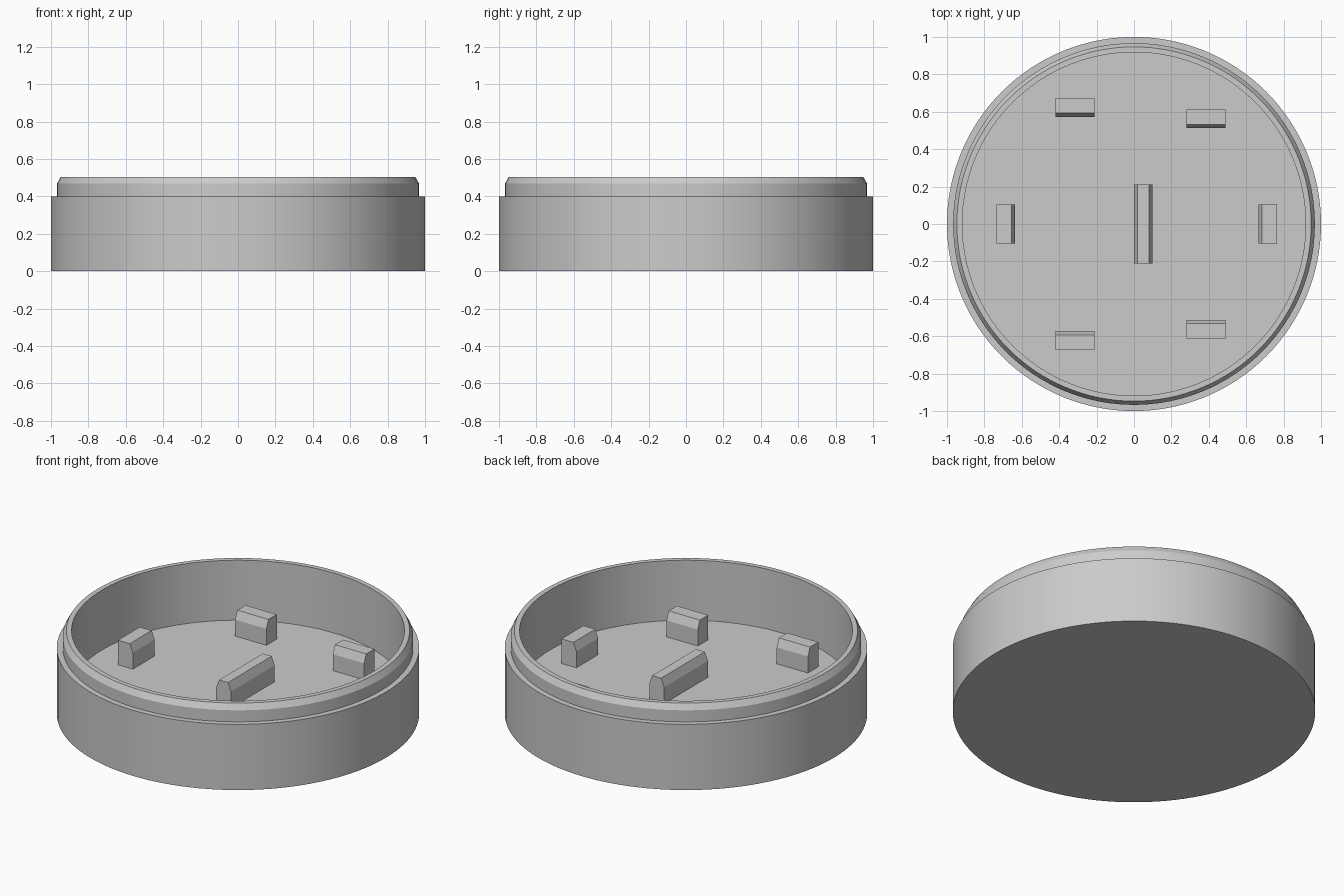
import bpy, bmesh, math
from mathutils import Matrix, Vector

cube = bpy.data.objects.get("Cube")
if cube:
    bpy.data.objects.remove(cube, do_unlink=True)

SEGMENTS = 128
FLOOR, PEG_TOP, PEG_KINK = 0.14, 0.29, 0.24

grey = bpy.data.materials.new("plain_grey")
grey.use_nodes = True
colour = (0.6, 0.6, 0.6, 1)
grey.diffuse_color = colour
grey.node_tree.nodes["Principled BSDF"].inputs["Base Color"].default_value = colour


def add_object(name, bm):
    bmesh.ops.recalc_face_normals(bm, faces=bm.faces)
    mesh = bpy.data.meshes.new(name)
    bm.to_mesh(mesh)
    bm.free()
    mesh.materials.append(grey)
    obj = bpy.data.objects.new(name, mesh)
    bpy.context.collection.objects.link(obj)
    return obj


def dish(name, profile):
    """Revolve a (radius, height) profile and cap both ends."""
    bm = bmesh.new()
    rings = []
    for r, z in profile:
        rings.append([bm.verts.new((r * math.cos(a), r * math.sin(a), z))
                      for a in (math.tau * i / SEGMENTS for i in range(SEGMENTS))])
    for low, high in zip(rings, rings[1:]):
        for i in range(SEGMENTS):
            j = (i + 1) % SEGMENTS
            bm.faces.new((low[i], low[j], high[j], high[i]))
    bm.faces.new(rings[0])
    bm.faces.new(rings[-1])
    return add_object(name, bm)


def peg(name, centre, length, angle, both=False):
    """Extruded block with its local +x side (or both sides) leaning in at the top."""
    back = [(-0.05, PEG_KINK), (-0.03, PEG_TOP)] if both else [(-0.05, PEG_TOP)]
    section = [(-0.05, FLOOR)] + back + [(0.03, PEG_TOP), (0.05, PEG_KINK), (0.05, FLOOR)]
    bm = bmesh.new()
    face = bm.faces.new([bm.verts.new((x, -length / 2, z)) for x, z in section])
    grown = bmesh.ops.extrude_face_region(bm, geom=[face])["geom"]
    bmesh.ops.translate(bm, vec=(0, length, 0),
                        verts=[v for v in grown if isinstance(v, bmesh.types.BMVert)])
    place = Matrix.Translation(Vector((*centre, 0))) @ Matrix.Rotation(math.radians(angle), 4, "Z")
    bm.transform(place)
    return add_object(name, bm)


# Round tray with a stepped, chamfered lip
tray = dish("tray", [(1, 0), (1, 0.4), (0.967, 0.4), (0.967, 0.47),
                     (0.947, 0.505), (0.918, 0.505), (0.918, FLOOR)])
bpy.ops.object.select_all(action="DESELECT")
tray.select_set(True)
bpy.context.view_layer.objects.active = tray
bpy.ops.object.shade_smooth_by_angle(angle=math.radians(20))

# Central rib and the ring of pegs leaning towards the middle
peg("centre_rib", (0.05, 0), 0.42, 0, both=True)
peg("right_peg", (-0.685, 0), 0.21, 0)
peg("left_peg", (0.715, 0), 0.21, 180)
for side, sign, turn in (("back", 1, -90), ("front", -1, 90)):
    peg(side + "_right_peg", (-0.315, sign * 0.623), 0.21, turn)
    peg(side + "_left_peg", (0.385, sign * 0.563), 0.21, turn)
